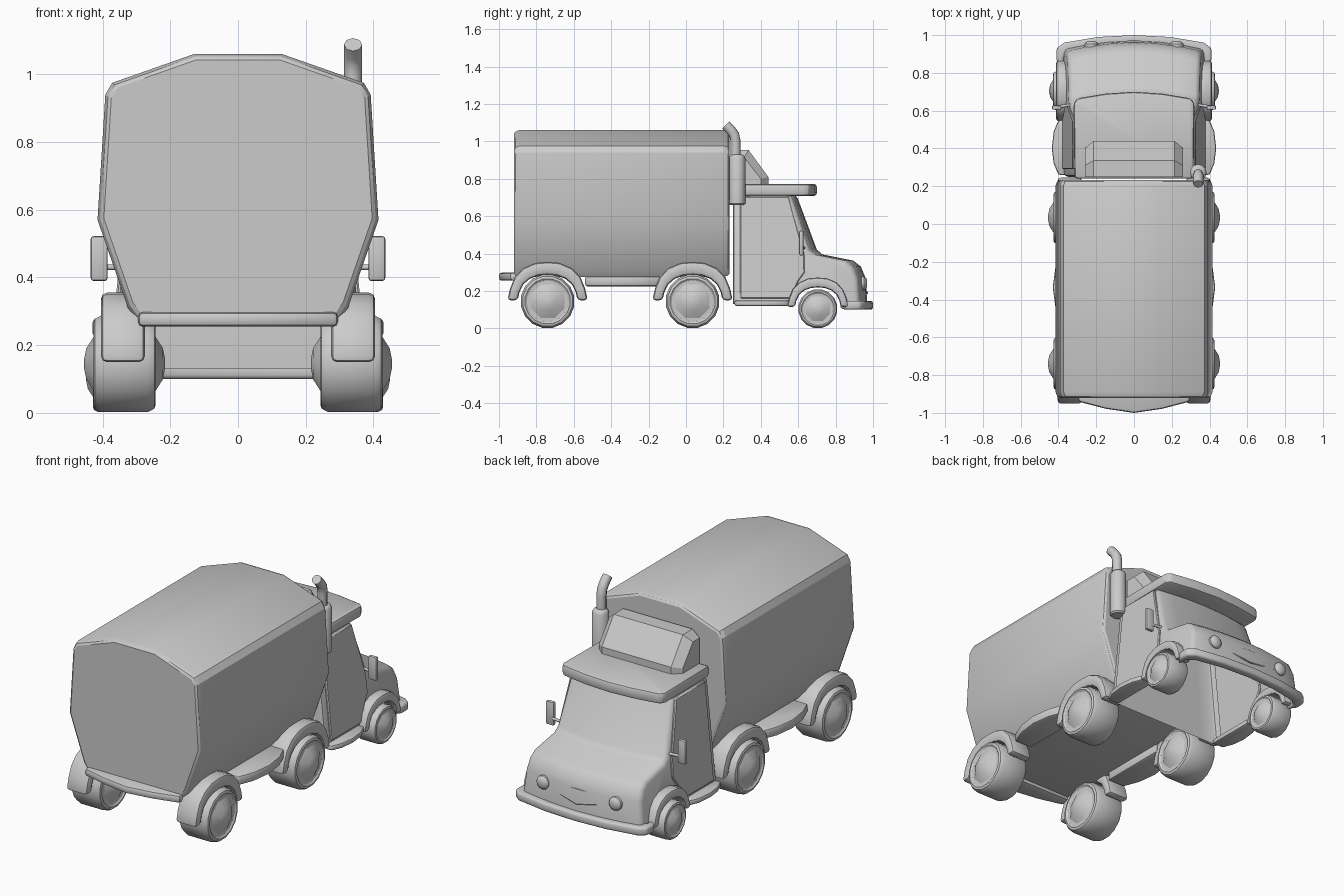
import bpy, bmesh
from math import sin, cos, pi, radians

if "Cube" in bpy.data.objects:
    bpy.data.objects.remove(bpy.data.objects["Cube"])


def finish(name, bm, bevel=0.0, mirror=False, angle=35, segs=2):
    """Bevel the hard edges, shade, and optionally mirror across x = 0."""
    bmesh.ops.recalc_face_normals(bm, faces=bm.faces)
    if bevel:
        hard = [e for e in bm.edges if len(e.link_faces) == 2 and e.calc_face_angle() > radians(38)]
        bmesh.ops.bevel(bm, geom=hard, offset=bevel, segments=segs, profile=0.5,
                        affect='EDGES', clamp_overlap=True)
    me = bpy.data.meshes.new(name)
    bm.to_mesh(me)
    bm.free()
    ob = bpy.data.objects.new(name, me)
    bpy.context.collection.objects.link(ob)
    bpy.ops.object.select_all(action='DESELECT')
    ob.select_set(True)
    bpy.context.view_layer.objects.active = ob
    bpy.ops.object.shade_smooth_by_angle(angle=radians(angle))
    if mirror:
        ob.modifiers.new("mirror", 'MIRROR')
    return ob


def loft(name, loops, **kw):
    """Skin closed loops of points and cap both ends."""
    bm = bmesh.new()
    rows = [[bm.verts.new(p) for p in lp] for lp in loops]
    n = len(rows[0])
    for a, b in zip(rows, rows[1:]):
        for i in range(n):
            j = (i + 1) % n
            bm.faces.new((a[i], a[j], b[j], b[i]))
    bm.faces.new(rows[0])
    bm.faces.new(rows[-1])
    return finish(name, bm, **kw)


def plate(name, pts, z0, z1, **kw):
    return loft(name, [[(x, y, z) for x, y in pts] for z in (z0, z1)], **kw)


def box(name, x0, x1, y0, y1, z0, z1, **kw):
    return plate(name, [(x0, y0), (x1, y0), (x1, y1), (x0, y1)], z0, z1, **kw)


def lathe_x(name, profile, c, segs, **kw):
    """Turn (x, r) points about an axle through c."""
    return loft(name, [[(c[0] + x, c[1] + r * cos(2 * pi * (i + .5) / segs),
                         c[2] + r * sin(2 * pi * (i + .5) / segs)) for i in range(segs)]
                       for x, r in profile], **kw)


def pipe(name, pts, r, mirror=False):
    cu = bpy.data.curves.new(name, 'CURVE')
    cu.dimensions = '3D'
    cu.bevel_depth = r
    cu.bevel_resolution = 2
    cu.use_fill_caps = True
    sp = cu.splines.new('POLY')
    sp.points.add(len(pts) - 1)
    for p, co in zip(sp.points, pts):
        p.co = (*co, 1)
    ob = bpy.data.objects.new(name, cu)
    bpy.context.collection.objects.link(ob)
    if mirror:
        ob.modifiers.new("mirror", 'MIRROR')


# Cargo box: faceted section with slightly inset ends
half = [(.30, .275), (.325, .31), (.415, .57), (.392, .94), (.372, .975), (.13, 1.06)]
section = half + [(-x, z) for x, z in reversed(half)]
loft("cargo_box", [[(x * s, y, .67 + (z - .67) * s) for x, z in section]
                   for y, s in ((-.92, .955), (-.912, .98), (-.89, 1), (.205, 1), (.225, .98), (.232, .955))],
     angle=24)


# Cab shell, open underneath; side walls lean inwards
def wall(z):
    return .385 - .1 * z


cab_profile = [(.25, .13, 0), (.25, .715, 0), (.56, .715, .03), (.655, .42, .045), (.685, .395, .045),
               (.85, .362, .045), (.89, .33, .045), (.915, .27, .045), (.925, .13, .045)]
bm = bmesh.new()
ts = (-1, -.7, -.35, 0, .35, .7, 1)
rows = [[bm.verts.new((t * wall(z), y + bow * (1 - t * t), z)) for t in ts] for y, z, bow in cab_profile]
for a, b in zip(rows, rows[1:]):
    for i in range(len(ts) - 1):
        bm.faces.new((a[i], a[i + 1], b[i + 1], b[i]))
for k, s in ((0, -1), (-1, 1)):
    arch = []
    for i in range(8):
        a = pi * i / 7
        z = .13 + .115 * sin(a)
        arch.append(bm.verts.new((s * wall(z), .705 + .135 * cos(a), z)))
    bm.faces.new([r[k] for r in rows] + arch)
finish("cab_shell", bm, bevel=.022, angle=40)

# Doors set proud of the cab walls
door = [(.29, .16), (.56, .16), (.60, .25), (.635, .30), (.632, .40), (.55, .705), (.29, .705)]
loft("door", [[(wall(z) + d, y, z) for y, z in door] for d in (-.01, .01)],
     mirror=True, bevel=.005, segs=1)

# Roof slab with bowed visor
plate("cab_roof", [(-.315, .24), (.315, .24), (.32, .64), (.30, .665), (.15, .69), (0, .70),
                   (-.15, .69), (-.30, .665), (-.32, .64)], .708, .772, bevel=.022)

# Wind deflector wedge with chamfered ends
wedge = [(.25, .76), (.44, .76), (.44, .81), (.335, .953), (.25, .953)]
cheek = [(.25, .76), (.40, .76), (.40, .80), (.31, .915), (.25, .915)]
loft("wind_deflector", [[(x, y, z) for y, z in p]
                        for x, p in ((-.26, cheek), (-.215, wedge), (.215, wedge), (.26, cheek))],
     angle=20)

# Wheels with domed hubs
for label, x, y, r in (("rear", .335, -.74, .145), ("middle", .335, .035, .145), ("front", .362, .705, .105)):
    k = r / .145
    tyre = [(-.085, .112), (-.092, .122), (-.088, .135), (-.07, .145), (.07, .145),
            (.088, .135), (.092, .122), (.085, .112)]
    hub = [(-.12, .012), (-.113, .05), (-.08, .106), (.08, .106), (.113, .05), (.12, .012)]
    lathe_x(label + "_tyre", [(a * k, b * k) for a, b in tyre], (x, y, r), 16, mirror=True)
    lathe_x(label + "_hub", [(a * k, b * k) for a, b in hub], (x, y, r), 8, mirror=True, angle=45)

# Arched mudguards
outer = [(.215, .15), (.20, .215), (.175, .275), (.13, .322), (.065, .35), (0, .355)]
inner = [(.16, .15), (.15, .195), (.13, .235), (.095, .265), (.05, .282), (0, .287)]
for label, yc, k, x0, x1 in (("rear", -.74, 1, .275, .405), ("middle", .035, 1, .275, .405),
                             ("front", .705, .765, .33, .412)):
    pairs = list(zip(outer, inner))
    pairs = [((-a[0], a[1]), (-b[0], b[1])) for a, b in pairs] + pairs[-2::-1]
    loft(label + "_mudguard", [[(x0, yc + a[0] * k, a[1] * k), (x1, yc + a[0] * k, a[1] * k),
                                (x1, yc + b[0] * k, b[1] * k), (x0, yc + b[0] * k, b[1] * k)]
                               for a, b in pairs], mirror=True, bevel=.018 * k, angle=40)

# Side skirts and cab steps
plate("side_skirt", [(.27, -.54), (.38, -.54), (.415, -.45), (.43, -.335), (.415, -.22), (.38, -.13),
                     (.27, -.13)], .225, .278, mirror=True, bevel=.012)
plate("cab_step", [(.33, .26), (.40, .26), (.425, .32), (.435, .40), (.425, .49), (.40, .55), (.33, .55)],
      .12, .15, mirror=True, bevel=.01)

# Rear bumper
plate("rear_bumper", [(-.295, -.88), (-.295, -.94), (-.15, -.978), (0, -1), (.15, -.978),
                      (.295, -.94), (.295, -.88)], .255, .298, bevel=.014)

# Front bumper wrapped round the nose
side = [(.412, .87), (.41, .93), (.37, .96), (.19, .99)]
path = [(-x, y) for x, y in side] + [(0, 1)] + side[::-1]
loft("front_bumper", [[(x, y, .10), (x, y, .147), (x * .91, y - .05, .147), (x * .91, y - .05, .10)]
                      for x, y in path], bevel=.012, angle=50)

# Grille panel and headlamps
front = [(-.22, .937, .262), (0, .968, .268), (.22, .937, .262), (.22, .947, .225), (0, .977, .185),
         (-.22, .947, .225)]
loft("grille", [front, [(x, y - .03, z) for x, y, z in front]], bevel=.004, segs=1)
loft("headlamp", [[(.225 + r * cos(2 * pi * i / 12), y, .24 + r * sin(2 * pi * i / 12)) for i in range(12)]
                  for y, r in ((.91, .038), (.952, .038), (.96, .032), (.968, .018))], mirror=True)

# Wing mirrors
box("wing_mirror", .385, .435, .605, .628, .39, .522, mirror=True, bevel=.008)
pipe("mirror_arm", [(.335, .63, .43), (.41, .62, .43)], .008, mirror=True)

# Exhaust stack
loft("muffler", [[(.34 + r * cos(2 * pi * i / 12), .273 + r * sin(2 * pi * i / 12), z) for i in range(12)]
                 for z, r in ((.66, .036), (.668, .044), (.91, .044), (.925, .036), (.93, .027))])
pipe("exhaust_pipe", [(.34, .265, .91), (.34, .265, 1.0), (.34, .258, 1.035), (.34, .24, 1.06),
                      (.34, .212, 1.088)], .027)
